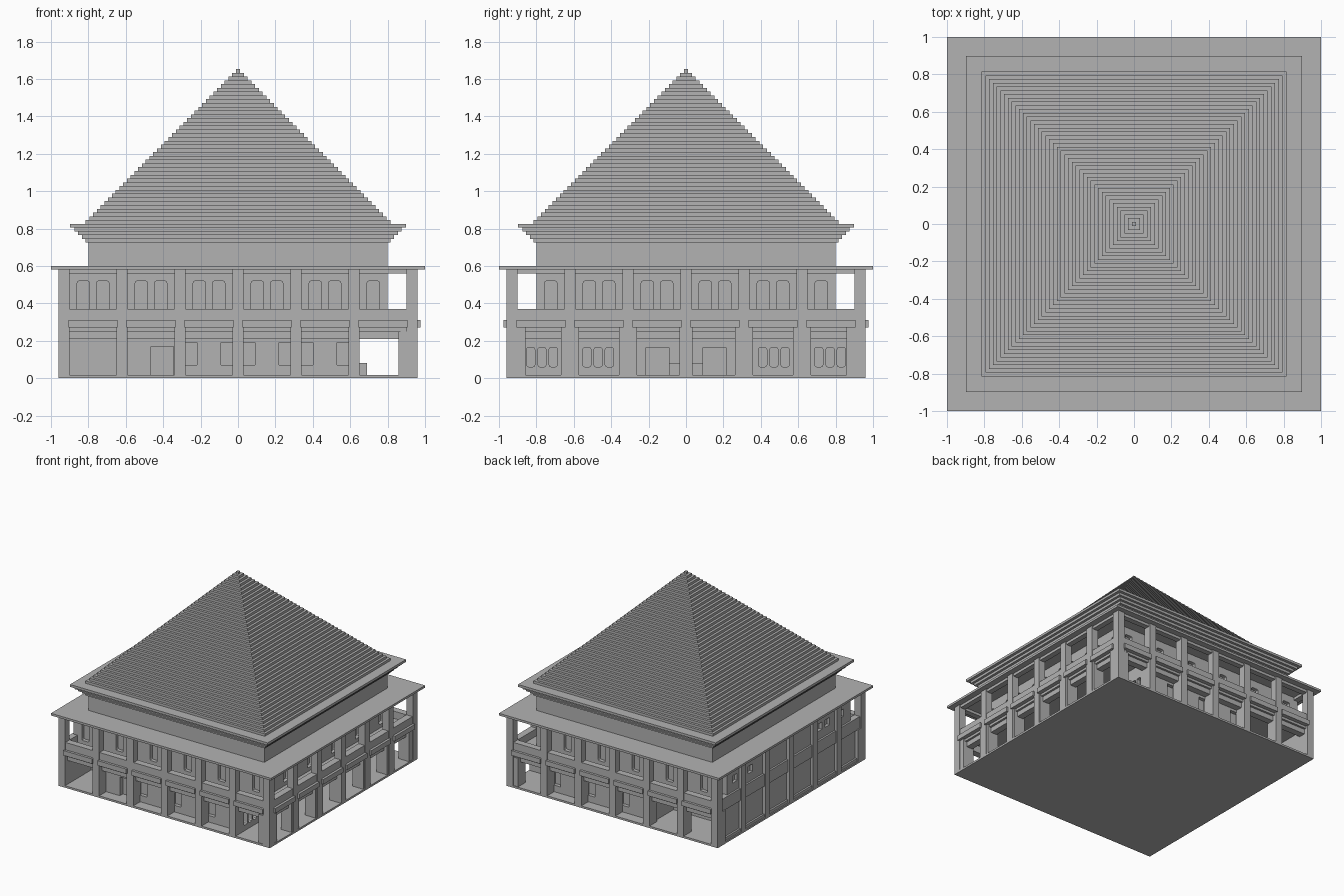
import bpy, bmesh
from mathutils import Matrix

old = bpy.data.objects.get("Cube")
if old:
    bpy.data.objects.remove(old, do_unlink=True)

grey = bpy.data.materials.new("stone_grey")
grey.use_nodes = True
grey.diffuse_color = (0.45, 0.45, 0.45, 1)
grey.node_tree.nodes["Principled BSDF"].inputs["Base Color"].default_value = (0.45, 0.45, 0.45, 1)


def add_box(bm, x0, x1, y0, y1, z0, z1, round_axis=None):
    """Box from its limits; optionally round the edges along one axis."""
    size = (abs(x1 - x0), abs(y1 - y0), z1 - z0)
    mid = ((x0 + x1) / 2, (y0 + y1) / 2, (z0 + z1) / 2)
    m = Matrix.Translation(mid) @ Matrix.Diagonal((*size, 1))
    verts = bmesh.ops.create_cube(bm, size=1, matrix=m)["verts"]
    if round_axis is not None:
        edges = {e for v in verts for e in v.link_edges}
        edges = [e for e in edges
                 if abs((e.verts[0].co - e.verts[1].co).normalized()[round_axis]) > 0.9]
        bmesh.ops.bevel(bm, geom=edges, offset=0.012, segments=2, profile=0.5, affect='EDGES')


def make(name, boxes):
    """One object out of several boxes."""
    bm = bmesh.new()
    for b in boxes:
        add_box(bm, *b)
    bmesh.ops.recalc_face_normals(bm, faces=bm.faces)
    me = bpy.data.meshes.new(name)
    bm.to_mesh(me)
    bm.free()
    me.materials.append(grey)
    ob = bpy.data.objects.new(name, me)
    bpy.context.scene.collection.objects.link(ob)
    return ob


def carve(target, boxes):
    """Cut recesses out of a wall block."""
    cutter = make(target.name + "_cutter", boxes)
    cutter.hide_render = True
    mod = target.modifiers.new("recesses", 'BOOLEAN')
    mod.operation = 'DIFFERENCE'
    mod.solver = 'EXACT'
    mod.use_self = True
    mod.object = cutter
    bpy.context.view_layer.objects.active = target
    bpy.ops.object.modifier_apply(modifier=mod.name)
    bpy.data.objects.remove(cutter, do_unlink=True)


def on_side(side, a0, a1, d0, d1, z0, z1):
    """Box at distance d0..d1 outward on a side, a0..a1 along it."""
    if side in ("front", "back"):
        s = -1 if side == "front" else 1
        return (a0, a1, s * d0, s * d1, z0, z1)
    s = 1 if side == "left" else -1
    return (s * d0, s * d1, a0, a1, z0, z1)


POST = [-0.93 + 0.31 * i for i in range(7)]
OPEN_SIDES = ("front", "back", "left")

# Base and roof slabs
make("base_slab", [(-0.96, 0.96, -0.96, 0.96, 0, 0.016)])
make("veranda_roof", [(-1, 1, -1, 1, 0.582, 0.6)])
make("upper_floor", [(-0.93, 0.92, -0.92, 0.92, 0.27, 0.31)])

# Ground floor with porches, doors and windows
ground = make("ground_floor_walls", [(-0.935, 0.65, -0.87, 0.87, 0.01, 0.28)])
cuts = [(-0.9, -0.62, -0.9, -0.62, 0.016, 0.25),
        (-0.9, -0.32, 0.62, 0.9, 0.016, 0.25),
        (-0.465, -0.345, -0.9, -0.83, 0.016, 0.17)]
for a0, a1 in ((-0.3, -0.22), (-0.09, -0.02), (0.02, 0.09), (0.22, 0.3),
               (0.32, 0.4), (0.53, 0.6)):
    for s in (-1, 1):
        cuts.append((a0, a1, s * 0.84, s * 0.9, 0.07, 0.19))
for s in (-1, 1):
    cuts.append((0.62, 0.68, s * 0.09, s * 0.215, 0.016, 0.165))
    for mid in (0.47, 0.77):
        for k in (-1, 0, 1):
            c = s * mid + 0.06 * k
            cuts.append((0.62, 0.68, c - 0.022, c + 0.022, 0.06, 0.165, 0))
carve(ground, cuts)
make("entrance_steps", [(0.64, 0.69, s * 0.03, s * 0.09, 0.01, 0.08) for s in (-1, 1)])

# Upper floor rooms with window pairs
upper = make("upper_floor_walls", [(-0.935, 0.8, -0.8, 0.8, 0.3, 0.59)])
cuts = []
for i in range(6):
    mid = POST[i] + 0.155
    for off in (-0.052, 0.052):
        c = mid + off
        for side in OPEN_SIDES:
            if c < 0.78 and not (side == "left" and c < -0.78):
                axis = 0 if side == "left" else 1
                cuts.append((*on_side(side, c - 0.033, c + 0.033, 0.77, 0.83, 0.34, 0.52), axis))
for c in (0.7, 0.5, -0.4, -0.5, -0.68):
    cuts.append((-0.95, -0.91, c - 0.03, c + 0.03, 0.44, 0.5))
carve(upper, cuts)

# Columns round the building
cols = [(s * x - 0.03, s * x + 0.03, sy * 0.9, sy * 0.96, 0.01, 0.585)
        for x in POST for s in (1,) for sy in (-1, 1)]
cols += [(sx * 0.9, sx * 0.96, y - 0.03, y + 0.03, 0.01, 0.585)
         for y in POST[1:-1] for sx in (-1, 1)]
make("columns", cols)

# Thick lower piers of the arcade, with stepped heads
piers = []
for y in POST:
    w = 0.035 if abs(y) < 0.01 else 0.047
    lo, hi = y - w, y + w
    if y < -0.9:
        lo, hi = -0.955, -0.857
    elif y > 0.9:
        lo, hi = 0.857, 0.955
    piers.append((0.857, 0.955, lo, hi, 0.01, 0.25))
    piers.append((0.87, 0.955, max(lo, -0.95), min(hi, 0.95), 0.25, 0.275))
make("arcade_piers", piers)
make("wall_piers", [(x - 0.03, x + 0.03, s * 0.86, s * 0.93, 0.01, 0.275)
                    for x in POST[:-1] for s in (-1, 1)])

# Balconies: beam, corbel, ledge and parapet in each bay
parts = {"balcony_beams": (0, 0.87, 0.925, 0.21, 0.25),
         "balcony_corbels": (0, 0.87, 0.942, 0.25, 0.27),
         "balcony_ledges": (0.006, 0.89, 0.975, 0.27, 0.31),
         "balcony_parapets": (0, 0.9, 0.955, 0.31, 0.37)}
for name, (grow, d0, d1, z0, z1) in parts.items():
    make(name, [on_side(side, POST[i] + 0.03 - grow, POST[i + 1] - 0.03 + grow, d0, d1, z0, z1)
                for side in OPEN_SIDES for i in range(6)])

# Closed side: floor band and rails
make("closed_side_band", [(-0.95, -0.9, -0.91, 0.91, z0, z1)
                          for z0, z1 in ((0.01, 0.04), (0.27, 0.37), (0.56, 0.585))])

# Beams under the veranda roof
make("top_beams", [on_side(s, -0.92, 0.92, 0.905, 0.95, 0.56, 0.585) for s in OPEN_SIDES])

# Attic block, spreading eaves and stepped pyramid roof
make("attic_block", [(-0.798, 0.798, -0.798, 0.798, 0.59, 0.73)])


def stack(name, halves, z, step):
    make(name, [(-h, h, -h, h, z + i * step, z + (i + 1) * step) for i, h in enumerate(halves)])


stack("eaves", (0.815, 0.835, 0.855, 0.875, 0.898), 0.725, 0.02)
stack("stepped_roof", [0.815 - 0.0201 * i for i in range(41)], 0.825, 0.0202)
